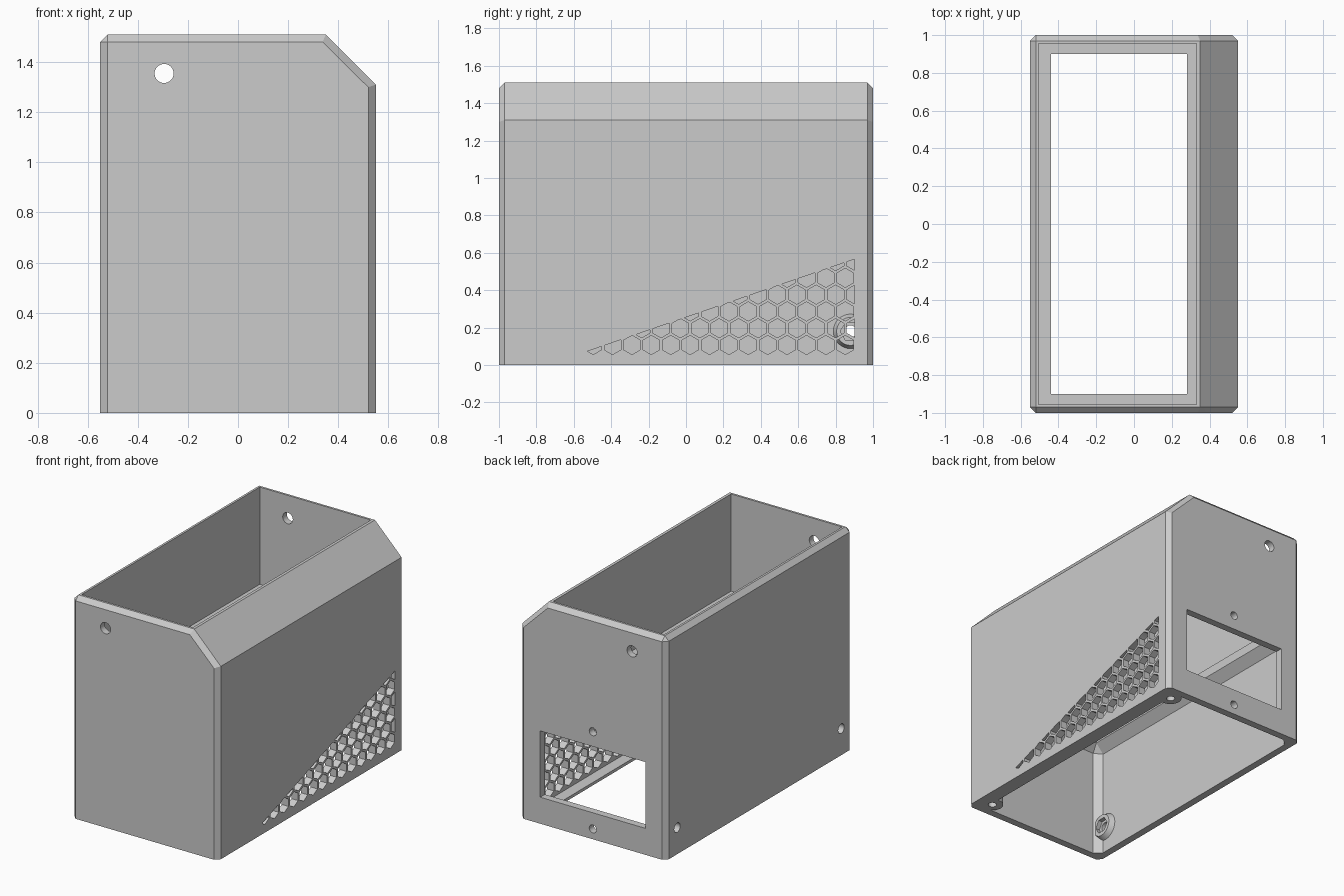
import bpy, bmesh, math
from mathutils import Vector, Matrix

cube = bpy.data.objects.get("Cube")
if cube:
    bpy.data.objects.remove(cube)

grey = bpy.data.materials.new("plain_grey")
grey.use_nodes = True
colour = (0.6, 0.6, 0.6, 1)
grey.diffuse_color = colour
grey.node_tree.nodes["Principled BSDF"].inputs["Base Color"].default_value = colour


def finish(name, bm):
    bmesh.ops.recalc_face_normals(bm, faces=bm.faces)
    mesh = bpy.data.meshes.new(name)
    bm.to_mesh(mesh)
    bm.free()
    mesh.materials.append(grey)
    obj = bpy.data.objects.new(name, mesh)
    bpy.context.collection.objects.link(obj)
    return obj


def hull(name, points):
    bm = bmesh.new()
    for p in points:
        bm.verts.new(p)
    bmesh.ops.convex_hull(bm, input=bm.verts)
    bmesh.ops.dissolve_limit(bm, angle_limit=0.01, verts=bm.verts, edges=bm.edges)
    return finish(name, bm)


def box(name, x, y, z):
    return hull(name, [(a, b, c) for a in x for b in y for c in z])


def rod(name, centre, axis, length, r1, r2=None, sides=32):
    bm = bmesh.new()
    turn = Vector((0, 0, 1)).rotation_difference(Vector(axis)).to_matrix().to_4x4()
    bmesh.ops.create_cone(bm, cap_ends=True, segments=sides, radius1=r1,
                          radius2=r1 if r2 is None else r2, depth=length,
                          matrix=Matrix.Translation(centre) @ turn)
    return finish(name, bm)


def combine(target, tool, operation="DIFFERENCE"):
    tool.hide_render = True
    mod = target.modifiers.new("cut", "BOOLEAN")
    mod.operation, mod.solver, mod.object = operation, "EXACT", tool
    bpy.context.view_layer.objects.active = target
    bpy.ops.object.modifier_apply(modifier=mod.name)
    bpy.data.objects.remove(tool)


# Outer shell with sloped shoulder and chamfered ends
profile = [(-.55, 0), (.55, 0), (.55, 1.31), (.35, 1.51), (-.52, 1.51), (-.55, 1.48)]
end = [(-.52, 0), (.52, 0), (.52, 1.3), (.338, 1.48), (-.52, 1.48)]
shell = hull("housing", [(x, s * .97, z) for x, z in profile for s in (-1, 1)]
             + [(x, s, z) for x, z in end for s in (-1, 1)])

# Upper bay, throat through the ledge, and lower chamber with slanted ceiling
combine(shell, box("upper_bay", (-.505, .33), (-.955, .955), (.85, 1.6)))
combine(shell, box("throat", (-.44, .28), (-.9, .9), (.7, .9)))
chamber = []
for s in (-1, 1):
    for x, y, z in ((-.5, .905, .73), (-.455, .95, .74), (.5, .905, .57), (.455, .95, .6)):
        chamber += [(x, s * y, z), (x, s * y, -.1)]
    chamber += [(.28, s * .95, .74), (-.44, s * .9, .79), (.28, s * .9, .79)]
combine(shell, hull("chamber", chamber))

# Nut bosses on the left side wall with hex pockets and screw holes
for s in (-1, 1):
    y, z = s * .88, .18
    combine(shell, rod("nut_boss", (-.49, y, z), (1, 0, 0), .05, .1, .075), "UNION")
    combine(shell, rod("nut_pocket", (-.47, y, z), (1, 0, 0), .05, .055, sides=6))
    combine(shell, rod("side_hole", (-.5, y, z), (1, 0, 0), .3, .032))

# Cable holes through both ends, rear window and its screw holes
combine(shell, rod("cable_hole", (-.295, 0, 1.355), (0, 1, 0), 3, .038))
combine(shell, box("rear_window", (-.395, .395), (.85, 1.1), (.18, .63)))
for z in (.07, .73):
    combine(shell, rod("window_screw_hole", (0, 1, z), (0, 1, 0), .2, .027))


def clip(poly, normal, limit):
    out = []
    for a, b in zip(poly, poly[1:] + poly[:1]):
        da, db = a.dot(normal) - limit, b.dot(normal) - limit
        if da <= 0:
            out.append(a)
        if da * db < 0:
            out.append(a.lerp(b, da / (da - db)))
    return out


# Honeycomb vent, clipped to a rising triangle
vent = bmesh.new()
pitch, radius, slope = .1037, .051, .345
for row in range(6):
    for col in range(-4, 14):
        c = Vector((-.289 + pitch * (col + row % 2 / 2), .107 + pitch * .866 * row))
        poly = [c + radius * Vector((math.sin(k * math.pi / 3), math.cos(k * math.pi / 3)))
                for k in range(6)]
        poly = clip(poly, Vector((1, 0)), .9)
        poly = clip(poly, Vector((-slope, 1)), .567 - slope * .904)
        area = sum(a.x * b.y - a.y * b.x for a, b in zip(poly, poly[1:] + poly[:1])) / 2
        if abs(area) < .0004:
            continue
        face = vent.faces.new([vent.verts.new((.46, p.x, p.y)) for p in poly])
        side = bmesh.ops.extrude_face_region(vent, geom=[face])["geom"]
        moved = [v for v in side if isinstance(v, bmesh.types.BMVert)]
        bmesh.ops.translate(vent, verts=moved, vec=(.15, 0, 0))
combine(shell, finish("vent", vent))

# Bottom flange with corner screw bosses
flange = hull("bottom_flange", [(x, s * .96, z) for s in (-1, 1)
                                for x, z in ((.45, 0), (.52, 0), (.45, .02), (.52, .05))])
for s in (-1, 1):
    boss = rod("corner_boss", (.44, s * .89, .025), (0, 0, 1), .05, .07)
    combine(flange, boss, "UNION")
    combine(flange, rod("bottom_hole", (.44, s * .89, 0), (0, 0, 1), .3, .027))
combine(shell, flange, "UNION")

# Crisp flat faces, smooth round holes
bpy.ops.object.select_all(action="DESELECT")
shell.select_set(True)
bpy.context.view_layer.objects.active = shell
bpy.ops.object.shade_smooth_by_angle(angle=math.radians(25))
